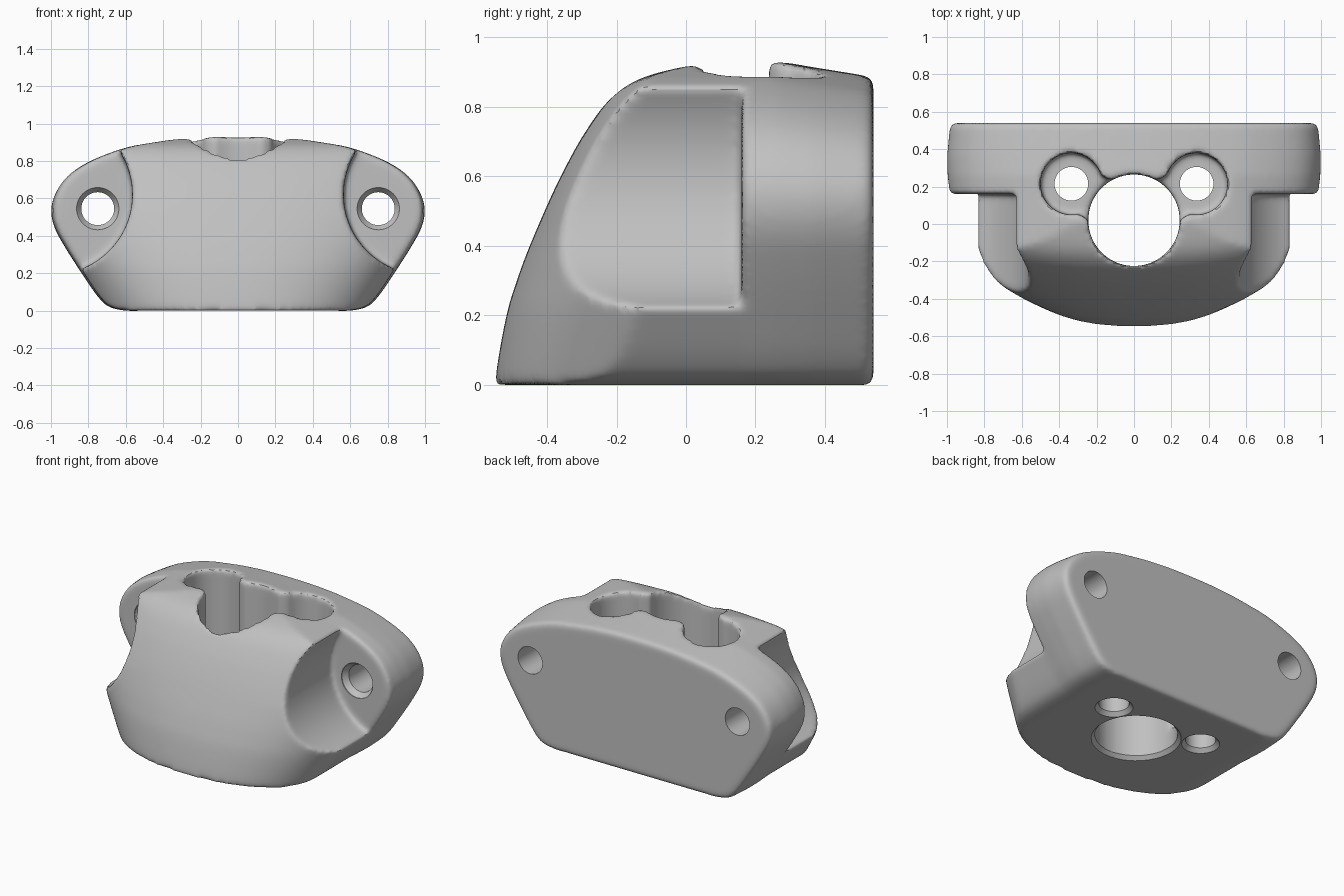
import bpy, bmesh, math
from mathutils import Vector

if "Cube" in bpy.data.objects:
    bpy.data.objects.remove(bpy.data.objects["Cube"])


def spline(points, steps=5):
    """Smooth curve through a few 2D points."""
    p = [Vector(q) for q in points]
    p = [2 * p[0] - p[1]] + p + [2 * p[-1] - p[-2]]
    out = []
    for a, b, c, d in zip(p, p[1:], p[2:], p[3:]):
        for i in range(steps):
            t = i / steps
            out.append(0.5 * (2 * b + (c - a) * t + (2 * a - 5 * b + 4 * c - d) * t ** 2
                              + (3 * b - a - 3 * c + d) * t ** 3))
    return out + [p[-2]]


def loft(name, rings):
    """Closed solid through rings that have equal point counts."""
    bm = bmesh.new()
    rows = [[bm.verts.new(v) for v in ring] for ring in rings]
    n = len(rows[0])
    for a, b in zip(rows, rows[1:]):
        for i in range(n):
            j = (i + 1) % n
            bm.faces.new((a[i], a[j], b[j], b[i]))
    bm.faces.new(rows[0])
    bm.faces.new(rows[-1])
    bmesh.ops.triangulate(bm, faces=bm.faces[:])
    bmesh.ops.recalc_face_normals(bm, faces=bm.faces[:])
    mesh = bpy.data.meshes.new(name)
    bm.to_mesh(mesh)
    bm.free()
    obj = bpy.data.objects.new(name, mesh)
    bpy.context.collection.objects.link(obj)
    return obj


def turned(name, profile, x, other, axis="Z", sides=64):
    """Round solid from (radius, distance along axis) pairs."""
    rings = []
    for r, h in profile:
        ring = []
        for i in range(sides):
            a = math.tau * i / sides
            u, v = x + r * math.cos(a), other + r * math.sin(a)
            ring.append((u, v, h) if axis == "Z" else (u, h, v))
        rings.append(ring)
    return loft(name, rings)


def volume(obj):
    """Enclosed volume, or zero for a mesh with open borders."""
    bm = bmesh.new()
    bm.from_mesh(obj.data)
    size = 0 if any(e.is_boundary for e in bm.edges) else bm.calc_volume()
    bm.free()
    return size


def attempt(obj, steps, low, high):
    """Apply modifiers, keeping the result only if its volume ratio is plausible."""
    trial = obj.copy()
    trial.data = obj.data.copy()
    bpy.context.collection.objects.link(trial)
    bpy.context.view_layer.objects.active = trial
    for kind, settings in steps:
        mod = trial.modifiers.new(kind.title(), kind)
        for key, value in settings.items():
            setattr(mod, key, value)
        bpy.ops.object.modifier_apply(modifier=mod.name)
    good = low < volume(trial) / volume(obj) < high
    if good:
        obj.data = trial.data
    bpy.data.objects.remove(trial)
    return good


def combine(obj, tool, operation="DIFFERENCE"):
    for solver in ("MANIFOLD", "EXACT"):
        settings = dict(object=tool, operation=operation, solver=solver)
        if attempt(obj, [("BOOLEAN", settings)], .3, .999999):
            break
    bpy.data.objects.remove(tool)


# Front silhouette, drawn as a half and mirrored
half = spline([(0, 0), (.3, 0), (.5, 0), (.6, 0), (.69, .02), (.75, .075), (.83, .19),
               (.92, .33), (.98, .44), (1, .53), (.985, .61), (.94, .69), (.87, .755),
               (.76, .815), (.6, .872), (.45, .9), (.3, .92), (.15, .93), (0, .933)])
outline = half + [Vector((-p.x, p.y)) for p in reversed(half[1:-1])]


def section(y, width, slope, inset=1.0):
    ring = []
    for p in outline:
        z = p.y - slope * max(0, p.y - .5)
        ring.append((p.x * width * inset, y, .45 + (z - .45) * inset))
    return ring


body = loft("mount_body", [section(-.7, .985, 0), section(.16, .985, 0), section(.26, .997, 0),
                           section(.36, 1, .04), section(.52, .985, .1),
                           section(.54, .985, .105, .98)])

# Bulging nose: rounded plan shape that shrinks back with height
nose_profile = spline([(-.545, -.05), (-.547, .03), (-.517, .2), (-.487, .3), (-.45, .4),
                       (-.385, .55), (-.335, .65), (-.295, .72), (-.24, .8), (-.19, .85),
                       (-.14, .88), (-.08, .9), (0, .918), (.1, .94), (.19, .97)], 3)
rings = []
for front, z in nose_profile:
    width = min(1.04, .75 + .58 * z)
    ring = [(-width, .7, z)]
    for i in range(65):
        u = math.sin(math.pi * (i / 64 - .5))
        depth = max(0, 1 - abs(u) ** 2.3) ** (1 / 3)
        ring.append((u * width, .2 - (.2 - front) * depth, z))
    ring.append((width, .7, z))
    rings.append(ring)
combine(body, loft("nose_shape", rings), "INTERSECT")

# Main bore, side sockets with necks, and scoops around the wall screws
combine(body, turned("bore", [(.245, -.1), (.245, 1.1)], 0, .02))
for side in (-1, 1):
    combine(body, turned("socket", [(.165, .15), (.165, 1.1)], side * .335, .215))
    start, end = Vector((0, .02)), Vector((side * .335, .215))
    across = (end - start).orthogonal().normalized() * .12
    corners = [start + across, end + across, end - across, start - across]
    combine(body, loft("neck", [[(*c, z) for c in corners] for z in (.152, 1.12)]))
    combine(body, turned("scoop", [(.425, -.8), (.425, .16)], side * .99, .62, "Y", 96))

# Even mesh, then soften every rim into a fillet
attempt(body, [("REMESH", dict(mode="VOXEL", voxel_size=.013)),
               ("SMOOTH", dict(factor=.5, iterations=14)),
               ("TRIANGULATE", {})], .9, 1.1)

# Crisp drilled holes with chamfers
combine(body, turned("bore_chamfer", [(.275, -.02), (.268, .0), (.24, .03), (.23, .06)],
                     0, .02))
for side in (-1, 1):
    combine(body, turned("socket_hole", [(.115, -.05), (.113, .0), (.09, .025), (.09, .3)],
                         side * .335, .215))
    combine(body, turned("screw_hole", [(.113, .1), (.113, .165), (.088, .2), (.088, .7)],
                         side * .75, .545, "Y"))

# Single grey finish
grey = bpy.data.materials.new("plain_grey")
grey.use_nodes = True
colour = (.53, .53, .53, 1)
grey.diffuse_color = colour
grey.node_tree.nodes["Principled BSDF"].inputs["Base Color"].default_value = colour
body.data.materials.clear()
body.data.materials.append(grey)

bpy.ops.object.select_all(action="DESELECT")
body.select_set(True)
bpy.context.view_layer.objects.active = body
bpy.ops.object.shade_smooth_by_angle(angle=math.radians(32))
